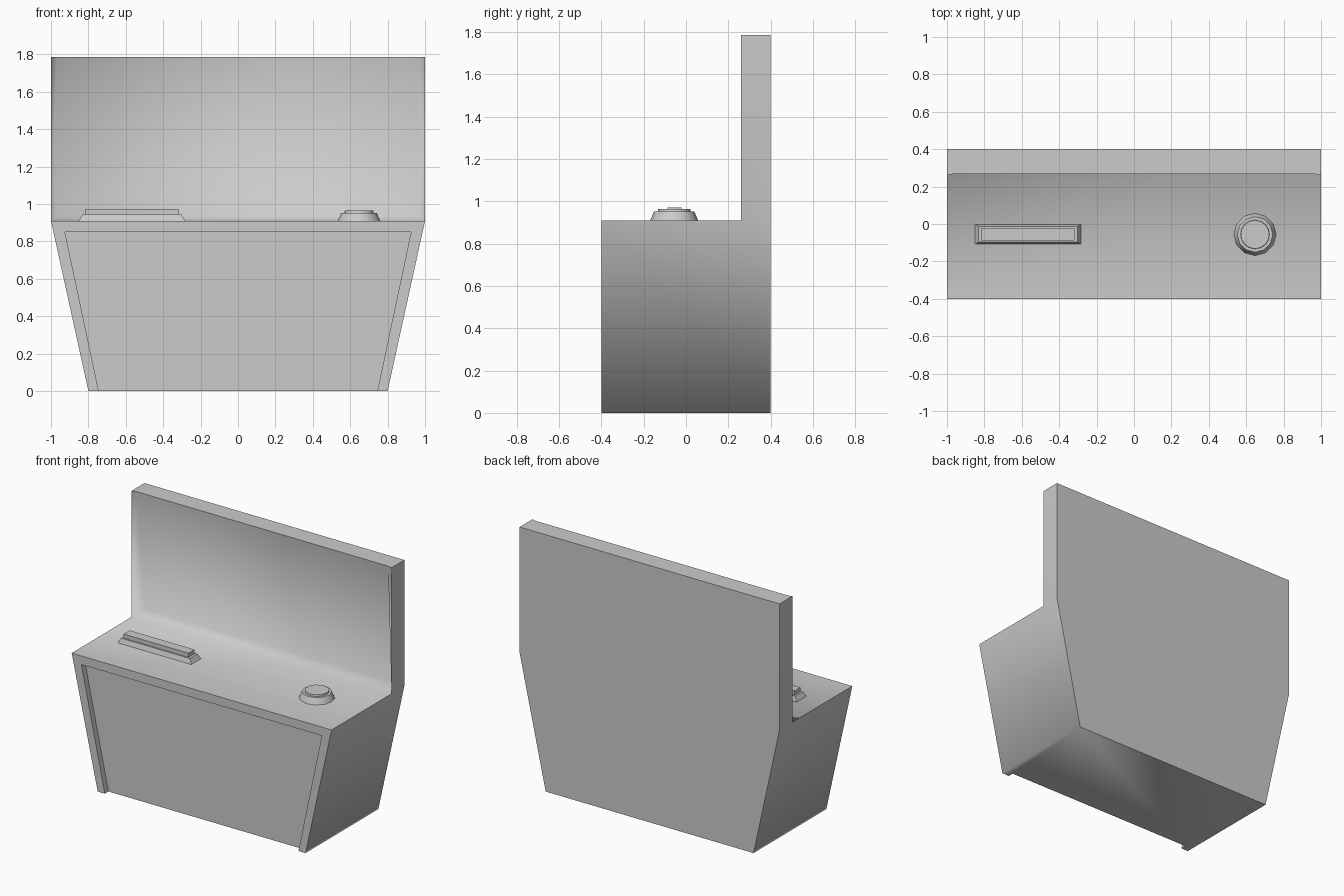
import bpy, bmesh, math

if "Cube" in bpy.data.objects:
    bpy.data.objects.remove(bpy.data.objects["Cube"])


def finish(name, bm, angle):
    bmesh.ops.recalc_face_normals(bm, faces=bm.faces[:])
    me = bpy.data.meshes.new(name)
    bm.to_mesh(me)
    bm.free()
    ob = bpy.data.objects.new(name, me)
    bpy.context.collection.objects.link(ob)
    bpy.ops.object.select_all(action='DESELECT')
    ob.select_set(True)
    bpy.context.view_layer.objects.active = ob
    bpy.ops.object.shade_smooth_by_angle(angle=math.radians(angle))
    return ob


# cabinet: tapered counter, recessed front panel and tall back screen
DECK, TOP = 0.91, 1.787
bm = bmesh.new()


def row(y, pts):
    return [bm.verts.new((x, y, z)) for x, z in pts]


outer = [(-0.8, 0), (-1, DECK), (1, DECK), (0.8, 0)]
inner = [(-0.745, 0), (-0.925, 0.85), (0.925, 0.85), (0.745, 0)]
F = row(-0.4, outer)
I = row(-0.4, inner)
D = row(-0.36, inner)
B = row(0.4, outer)
R = row(0.26, [(-1, DECK), (-1, TOP), (1, TOP), (1, DECK)])
T = row(0.4, [(-1, TOP), (1, TOP)])
# screen leans back towards its foot
S_low = row(0.355, [(-0.968, 0.937), (0.968, 0.937)])
S_top = row(0.267, [(-0.968, TOP), (0.968, TOP)])

# front frame, its inner walls and the sunken panel
for i in range(3):
    bm.faces.new((F[i], F[i + 1], I[i + 1], I[i]))
    bm.faces.new((I[i], I[i + 1], D[i + 1], D[i]))
bm.faces.new(D)
# underside, deck, back, top and sides
bm.faces.new((F[0], I[0], D[0], D[3], I[3], F[3], B[3], B[0]))
bm.faces.new((F[1], F[2], R[3], R[0]))
bm.faces.new((B[0], B[1], T[0], T[1], B[2], B[3]))
bm.faces.new((R[1], S_top[0], S_top[1], R[2], T[1], T[0]))
bm.faces.new((F[0], B[0], B[1], R[0], F[1]))
bm.faces.new((F[3], B[3], B[2], R[3], F[2]))
bm.faces.new((R[0], B[1], T[0], R[1]))
bm.faces.new((R[3], B[2], T[1], R[2]))
# screen with its sloped foot and cheeks
bm.faces.new((S_low[0], S_low[1], S_top[1], S_top[0]))
bm.faces.new((R[0], R[3], S_low[1], S_low[0]))
bm.faces.new((R[0], S_low[0], S_top[0], R[1]))
bm.faces.new((R[3], R[2], S_top[1], S_low[1]))
finish("cabinet", bm, 88)


def tapered_box(name, cx, cy, z0, z1, low, high):
    """Box whose bottom and top half-sizes differ."""
    bm = bmesh.new()
    bmesh.ops.create_cube(bm, size=2)
    for v in bm.verts:
        sx, sy = high if v.co.z > 0 else low
        v.co = (cx + v.co.x * sx, cy + v.co.y * sy, z1 if v.co.z > 0 else z0)
    return finish(name, bm, 20)


def disc(name, cx, cy, z0, z1, r0, r1, sides):
    bm = bmesh.new()
    bmesh.ops.create_cone(bm, cap_ends=True, segments=sides,
                          radius1=r0, radius2=r1, depth=z1 - z0)
    bmesh.ops.translate(bm, verts=bm.verts[:], vec=(cx, cy, (z0 + z1) / 2))
    return finish(name, bm, 35)


# long key on the left
tapered_box("bar_key_base", -0.567, -0.055, DECK, 0.943, (0.283, 0.053), (0.265, 0.042))
tapered_box("bar_key", -0.569, -0.055, 0.94, 0.972, (0.25, 0.033), (0.25, 0.033))

# round button on the right
disc("round_button_base", 0.647, -0.056, DECK, 0.953, 0.113, 0.095, 12)
disc("round_button", 0.647, -0.056, 0.95, 0.964, 0.078, 0.076, 16)
